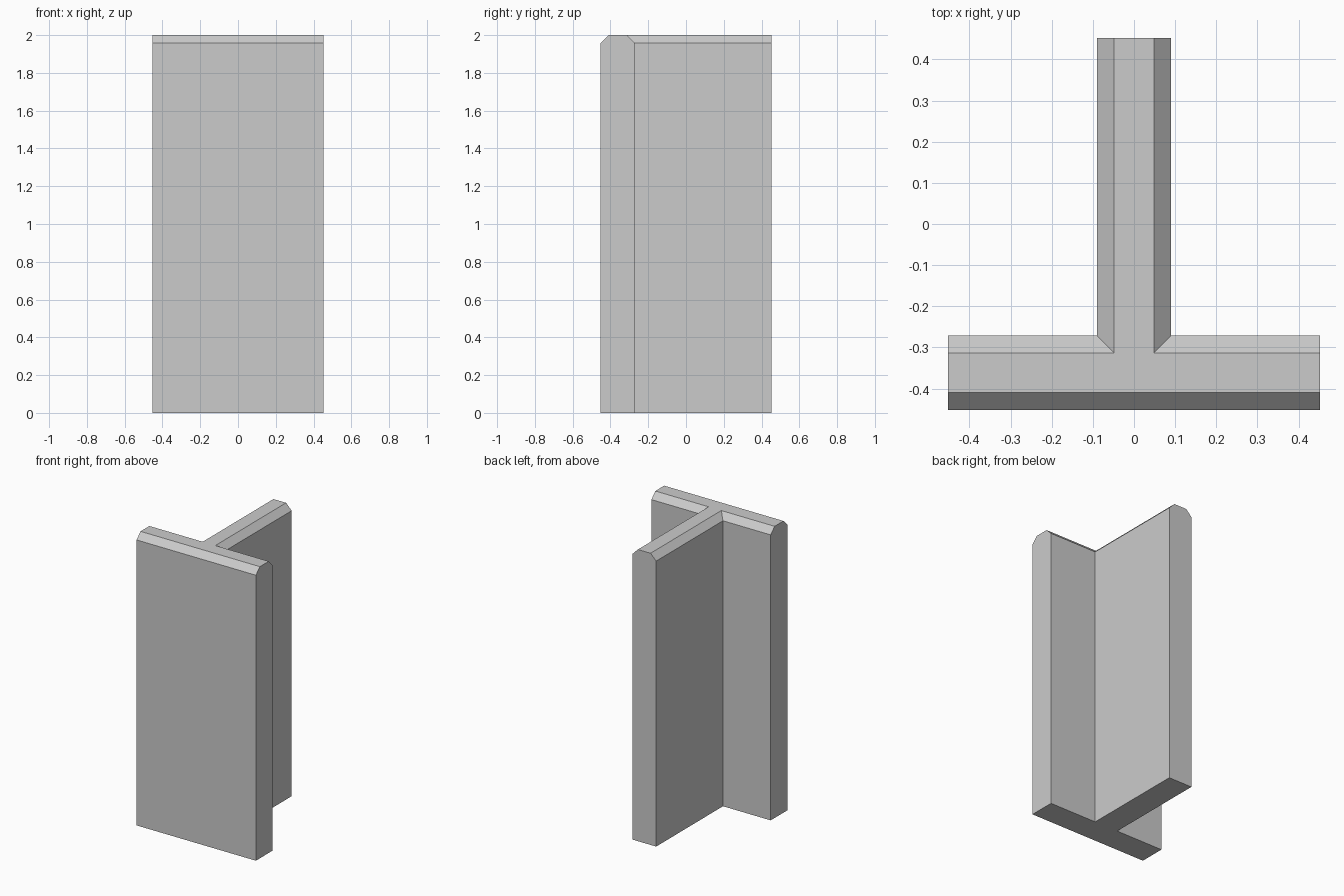
import bpy, bmesh, math

if "Cube" in bpy.data.objects:
    bpy.data.objects.remove(bpy.data.objects["Cube"])

H, R, T, C = 2.0, 0.4525, 0.181, 0.0425   # height, half width, thickness, chamfer
S, B = T / 2, -R + T                      # stem half width, back of flange


def t_outline(c):
    """T section with its long sides drawn in by c, the end faces kept in place."""
    half = [(R, -R + c), (R, B - c), (S - c, B - c), (S - c, R)]
    return half + [(-x, y) for x, y in reversed(half)]


# T-section post: bottom, start of chamfer, narrowed top
bm = bmesh.new()
rings = [[bm.verts.new((x, y, z)) for x, y in t_outline(c)]
         for z, c in ((0, 0), (H - C, 0), (H, C))]
for low, high in zip(rings, rings[1:]):
    for i in range(len(low)):
        j = (i + 1) % len(low)
        bm.faces.new((low[i], low[j], high[j], high[i]))
bm.faces.new(list(reversed(rings[0])))
bm.faces.new(rings[-1])

# Merge the flat end faces that the chamfer ring splits
bmesh.ops.dissolve_limit(bm, angle_limit=math.radians(1), verts=bm.verts[:], edges=bm.edges[:])
bmesh.ops.recalc_face_normals(bm, faces=bm.faces[:])

mesh = bpy.data.meshes.new("t_section_post")
bm.to_mesh(mesh)
bm.free()
bpy.context.collection.objects.link(bpy.data.objects.new("t_section_post", mesh))
